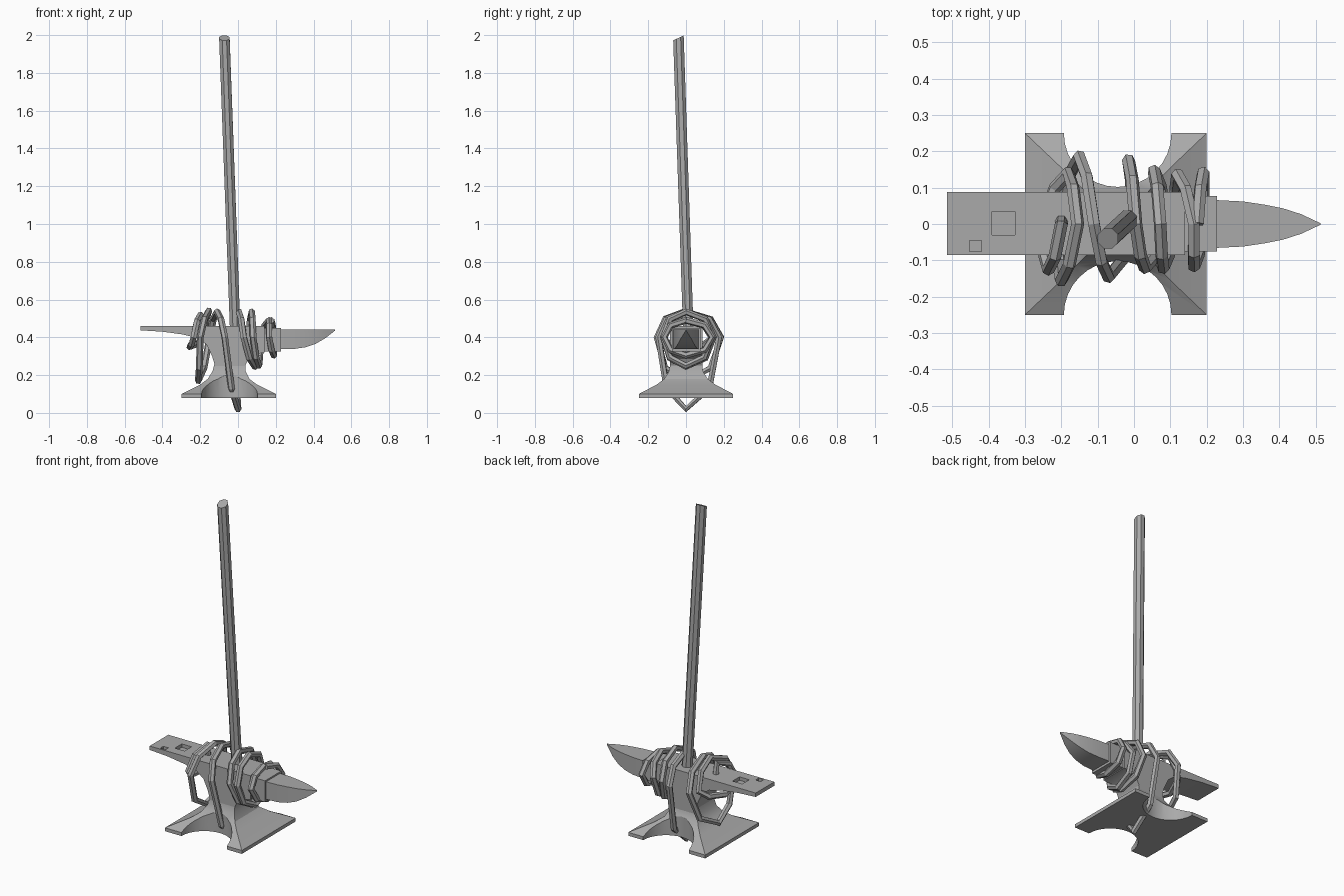
import bpy, bmesh, math
from mathutils import Vector

if "Cube" in bpy.data.objects:
    bpy.data.objects.remove(bpy.data.objects["Cube"])

iron = bpy.data.materials.new("iron_grey")
iron.use_nodes = True
GREY = (0.4, 0.4, 0.4, 1)
iron.diffuse_color = GREY
iron.node_tree.nodes["Principled BSDF"].inputs["Base Color"].default_value = GREY


def loft(name, rings):
    """Skin a list of equal-sized closed rings and cap both ends."""
    bm = bmesh.new()
    rows = [[bm.verts.new(p) for p in ring] for ring in rings]
    n = len(rows[0])
    for a, b in zip(rows, rows[1:]):
        for i in range(n):
            j = (i + 1) % n
            bm.faces.new((a[i], a[j], b[j], b[i]))
    bm.faces.new(rows[0][::-1])
    bm.faces.new(rows[-1])
    bmesh.ops.recalc_face_normals(bm, faces=bm.faces)
    me = bpy.data.meshes.new(name)
    bm.to_mesh(me)
    bm.free()
    me.materials.append(iron)
    ob = bpy.data.objects.new(name, me)
    bpy.context.collection.objects.link(ob)
    return ob


def activate(ob):
    bpy.ops.object.select_all(action='DESELECT')
    bpy.context.view_layer.objects.active = ob
    ob.select_set(True)


def smooth(ob, degrees):
    activate(ob)
    bpy.ops.object.shade_smooth_by_angle(angle=math.radians(degrees))


def rect(z, x0, x1, y):
    return [(x0, -y, z), (x1, -y, z), (x1, y, z), (x0, y, z)]


def box(name, x0, x1, y0, y1, z0, z1):
    return loft(name, [[(x0, y0, z), (x1, y0, z), (x1, y1, z), (x0, y1, z)] for z in (z0, z1)])


def cut(ob, cutter):
    cutter.hide_render = True
    mod = ob.modifiers.new("cut", 'BOOLEAN')
    mod.operation, mod.solver, mod.object = 'DIFFERENCE', 'EXACT', cutter
    activate(ob)
    bpy.ops.object.modifier_apply(modifier=mod.name)
    bpy.data.objects.remove(cutter)


# Flared base with a round notch at front and back
base = loft("anvil_base", [
    rect(0.08, -0.30, 0.20, 0.25), rect(0.10, -0.30, 0.20, 0.25),
    rect(0.15, -0.20, 0.10, 0.155), rect(0.18, -0.16, 0.06, 0.115),
    rect(0.22, -0.135, 0.04, 0.09), rect(0.26, -0.125, 0.038, 0.083)])
for side in (-1, 1):
    cut(base, loft("notch_cutter", [
        [(-0.045 + 0.148 * math.cos(a), side * 0.25 + 0.148 * math.sin(a), z)
         for a in [math.tau * k / 32 for k in range(32)]] for z in (0, 0.4)]))
smooth(base, 25)

# Waist, heel and face as one side profile
profile = [(-0.515, 0.46), (0.14, 0.46), (0.14, 0.32), (0.09, 0.31), (0.055, 0.285),
           (0.038, 0.25), (0.038, 0.22), (-0.13, 0.22), (-0.122, 0.25), (-0.137, 0.30),
           (-0.165, 0.36), (-0.21, 0.395), (-0.29, 0.415), (-0.40, 0.43), (-0.515, 0.437)]
body = loft("anvil_body", [[(x, y, z) for x, z in profile] for y in (-0.085, 0.088)])
cut(body, box("square_hole_cutter", -0.39, -0.327, -0.03, 0.035, 0.44, 0.5))
cut(body, box("small_hole_cutter", -0.453, -0.42, -0.075, -0.046, 0.443, 0.5))
smooth(body, 25)

# Step between face and horn
box("anvil_step", 0.13, 0.228, -0.075, 0.077, 0.325, 0.45)

# Horn: flat top, sides and underside curving to the tip
horn = loft("anvil_horn", [
    [(x, -w, low), (x, w, low), (x, w, 0.441), (x, -w, 0.441)]
    for x, w, low in [(0.22, 0.066, 0.338), (0.30, 0.062, 0.339), (0.36, 0.053, 0.348),
                      (0.41, 0.043, 0.365), (0.46, 0.027, 0.394), (0.513, 0.002, 0.435)]])
smooth(horn, 25)

# Tall straight rope end, cut at a slant
foot, tip = Vector((-0.015, 0.012, 0.44)), Vector((-0.072, -0.04, 1.985))
sides = [math.tau * (k + 0.5) / 8 for k in range(8)]
loft("upright_rope", [
    [(c.x + 0.03 * math.cos(a), c.y + 0.03 * math.sin(a), c.z + slant * math.sin(a)) for a in sides]
    for c, slant in ((foot, 0), (tip, 0.014))])

# Rope wound round the anvil: (x, radius) at top, front, bottom, back of each turn
keys = [(-0.20, 0.12), (-0.235, 0.125), (-0.255, 0.05), (-0.18, 0.14),
        (-0.155, 0.14), (-0.20, 0.155), (-0.21, 0.23), (-0.15, 0.185),
        (-0.11, 0.135), (-0.07, 0.145), (0.0, 0.38), (-0.015, 0.175),
        (0.005, 0.135), (0.03, 0.12), (0.09, 0.155), (0.055, 0.145),
        (0.072, 0.135), (0.08, 0.12), (0.11, 0.15), (0.12, 0.135),
        (0.165, 0.09), (0.165, 0.115), (0.19, 0.095), (0.19, 0.14), (0.175, 0.09)]
path = [(-0.20, 0.01, 0.44)]
for i in range(2 * len(keys) - 1):
    (x0, r0), (x1, r1) = keys[i // 2], keys[(i + 1) // 2]
    a = math.pi / 4 * i
    # Quarter points use their own radius, diagonals blend their neighbours
    ry, rz = (r1, r0) if (i // 2) % 2 == 0 else (r0, r1)
    path.append(((x0 + x1) / 2, -ry * math.sin(a), 0.4 + rz * math.cos(a)))

curve = bpy.data.curves.new("wound_rope", 'CURVE')
curve.dimensions = '3D'
curve.bevel_depth = 0.018
curve.bevel_resolution = 1
curve.use_fill_caps = True
spline = curve.splines.new('POLY')
spline.points.add(len(path) - 1)
for point, co in zip(spline.points, path):
    point.co = (*co, 1)
spline.use_smooth = False
curve.materials.append(iron)
rope = bpy.data.objects.new("wound_rope", curve)
bpy.context.collection.objects.link(rope)
activate(rope)
bpy.ops.object.convert(target='MESH')
